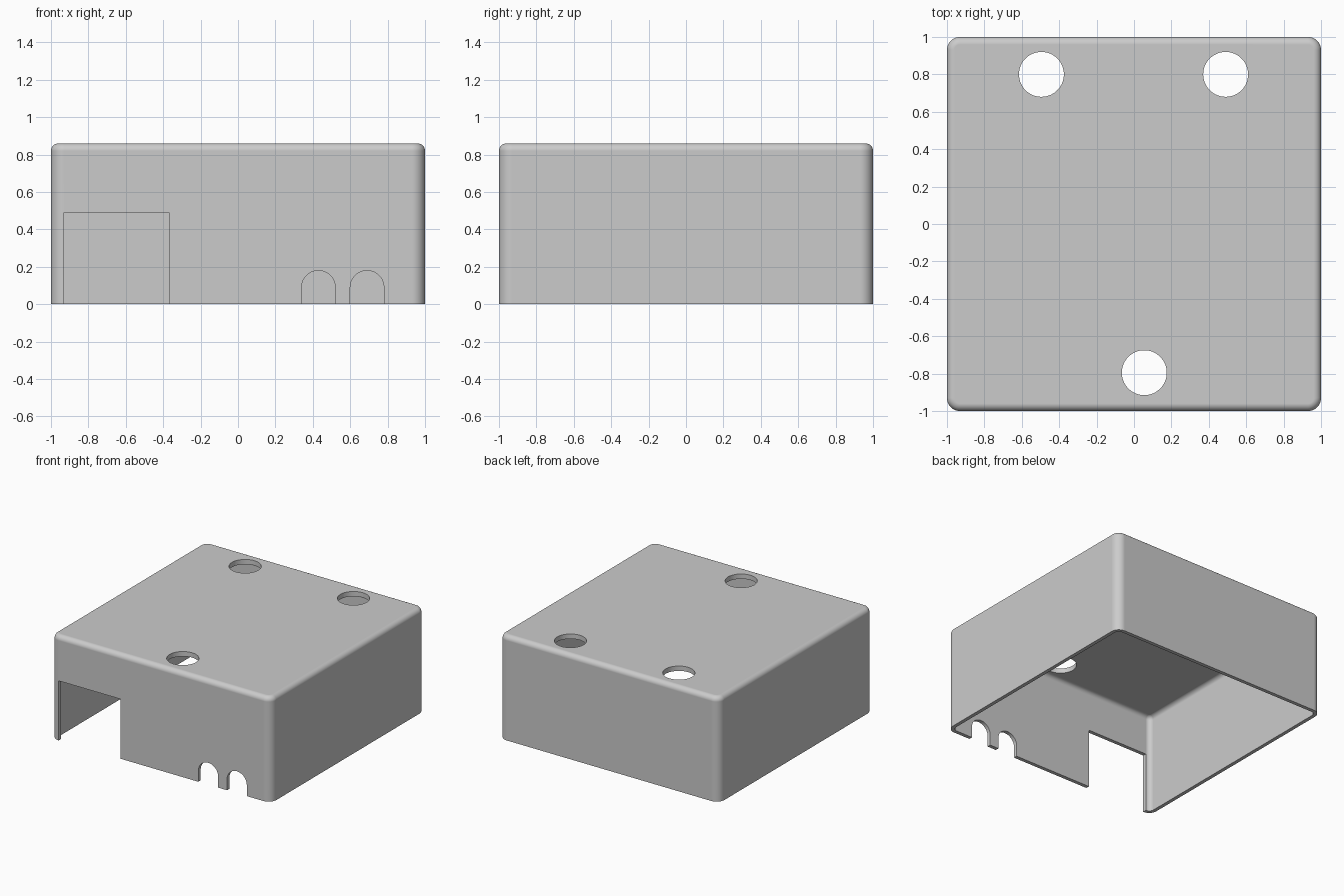
import bpy
import bmesh
import math
from mathutils import Matrix, Vector

cube = bpy.data.objects.get("Cube")
if cube:
    bpy.data.objects.remove(cube, do_unlink=True)

HEIGHT, WALL, LID = 0.86, 0.03, 0.04
STEPS = 8

grey = bpy.data.materials.new("plain_grey")
grey.use_nodes = True
colour = (0.6, 0.6, 0.6, 1)
grey.diffuse_color = colour
grey.node_tree.nodes["Principled BSDF"].inputs["Base Color"].default_value = colour


def to_object(name, bm):
    bmesh.ops.recalc_face_normals(bm, faces=bm.faces)
    mesh = bpy.data.meshes.new(name)
    bm.to_mesh(mesh)
    bm.free()
    mesh.materials.append(grey)
    obj = bpy.data.objects.new(name, mesh)
    bpy.context.collection.objects.link(obj)
    return obj


def rounded_ring(bm, half, radius, z):
    """Square loop of vertices with rounded corners."""
    ring = []
    for corner in range(4):
        mid = math.radians(45 + 90 * corner)
        centre = Vector((math.cos(mid), math.sin(mid))) * (half - radius) * math.sqrt(2)
        for i in range(STEPS + 1):
            a = math.radians(90 * corner + 90 * i / STEPS)
            ring.append(bm.verts.new((centre.x + radius * math.cos(a),
                                      centre.y + radius * math.sin(a), z)))
    return ring


def dome_rings(bm, half, radius, fillet, top):
    """Straight wall rising into a filleted top edge."""
    rings = [rounded_ring(bm, half, radius, 0)]
    for i in range(STEPS + 1):
        a = math.pi / 2 * i / STEPS
        inset = fillet * (1 - math.cos(a))
        rings.append(rounded_ring(bm, half - inset, radius - inset,
                                  top - fillet + fillet * math.sin(a)))
    return rings


# Hollow cover: outer skin, inner skin and the rim joining them
bm = bmesh.new()
outer = dome_rings(bm, 1, 0.07, 0.04, HEIGHT)
inner = dome_rings(bm, 1 - WALL, 0.04, 0.035, HEIGHT - LID)
loops = outer[::-1] + inner
for a, b in zip(loops, loops[1:]):
    for i in range(len(a)):
        j = (i + 1) % len(a)
        bm.faces.new((a[i], a[j], b[j], b[i]))
bm.faces.new(outer[-1])
bm.faces.new(inner[-1])
cover = to_object("cover", bm)


def prism(name, outline, depth):
    """Closed prism from an xz outline, cutting the front wall."""
    bm = bmesh.new()
    face = bm.faces.new([bm.verts.new((x, -1.1, z)) for x, z in outline])
    moved = bmesh.ops.extrude_face_region(bm, geom=[face])["geom"]
    bmesh.ops.translate(bm, vec=(0, depth, 0),
                        verts=[v for v in moved if isinstance(v, bmesh.types.BMVert)])
    return to_object(name, bm)


# Front openings: one rectangular port and two arched cable slots
cutters = [prism("port_cutter", [(-0.93, -0.1), (-0.37, -0.1), (-0.37, 0.49), (-0.93, 0.49)], 0.2)]
for x in (0.43, 0.69):
    arch = [(x - 0.09, -0.1), (x + 0.09, -0.1)]
    arch += [(x + 0.09 * math.cos(math.pi * i / 24), 0.09 + 0.09 * math.sin(math.pi * i / 24))
             for i in range(25)]
    cutters.append(prism("slot_cutter", arch, 0.2))

# Round holes through the lid
for x, y in ((-0.495, 0.8), (0.49, 0.8), (0.055, -0.795)):
    bm = bmesh.new()
    bmesh.ops.create_cone(bm, cap_ends=True, segments=64, radius1=0.12, radius2=0.12,
                          depth=0.2, matrix=Matrix.Translation((x, y, HEIGHT)))
    cutters.append(to_object("hole_cutter", bm))

bpy.ops.object.select_all(action="DESELECT")
cover.select_set(True)
bpy.context.view_layer.objects.active = cover
for cutter in cutters:
    cutter.hide_render = True
    mod = cover.modifiers.new("cut", "BOOLEAN")
    mod.operation = "DIFFERENCE"
    mod.solver = "EXACT"
    mod.object = cutter
    bpy.ops.object.modifier_apply(modifier=mod.name)
    bpy.data.objects.remove(cutter, do_unlink=True)

# Smooth fillets with flat panels
bpy.ops.object.shade_smooth_by_angle(angle=math.radians(30))
cover.modifiers.new("flat_panels", "WEIGHTED_NORMAL").keep_sharp = True
